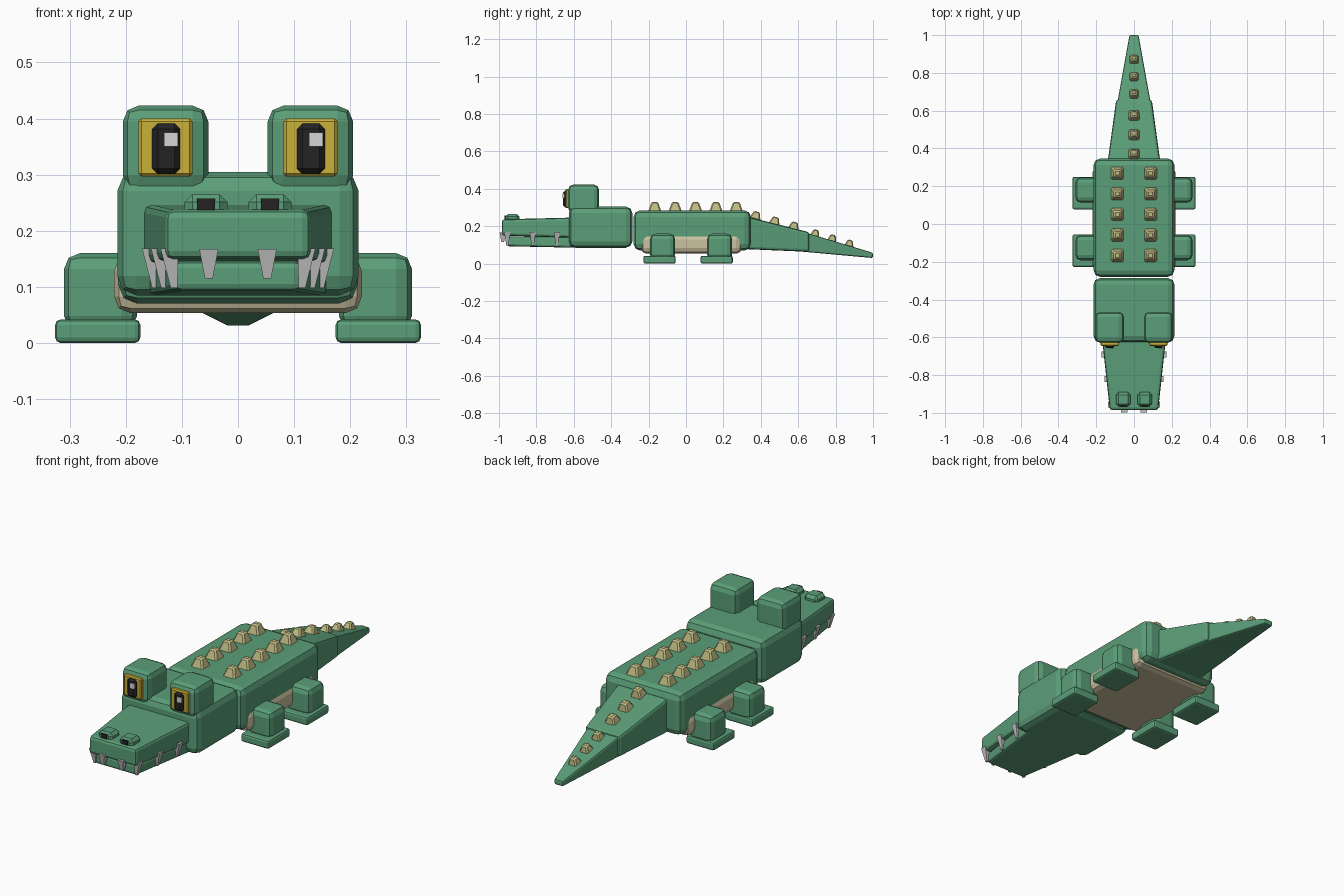
import bpy, bmesh, math
from mathutils import Matrix

cube = bpy.data.objects.get("Cube")
if cube:
    bpy.data.objects.remove(cube, do_unlink=True)


def material(name, rgb):
    m = bpy.data.materials.new(name)
    m.use_nodes = True
    m.diffuse_color = (*rgb, 1)
    bsdf = next(n for n in m.node_tree.nodes if n.type == 'BSDF_PRINCIPLED')
    bsdf.inputs["Base Color"].default_value = (*rgb, 1)
    return m


GREEN = material("skin green", (0.105, 0.345, 0.19))
BELLY = material("belly tan", (0.60, 0.54, 0.35))
SCUTE = material("scute olive", (0.53, 0.50, 0.23))
TOOTH = material("tooth grey", (0.52, 0.52, 0.52))
YELLOW = material("eye yellow", (0.60, 0.44, 0.04))
BLACK = material("pupil black", (0.017, 0.017, 0.017))
WHITE = material("eye glint", (0.66, 0.66, 0.66))


def finish(name, bm, mat, bevel, segments):
    """Chamfer a block and turn it into a flat shaded object."""
    if bevel:
        bmesh.ops.bevel(bm, geom=bm.edges[:], offset=bevel, segments=segments,
                        profile=0.5, affect='EDGES', clamp_overlap=True)
    bmesh.ops.recalc_face_normals(bm, faces=bm.faces[:])
    mesh = bpy.data.meshes.new(name)
    bm.to_mesh(mesh)
    bm.free()
    mesh.materials.append(mat)
    ob = bpy.data.objects.new(name, mesh)
    bpy.context.collection.objects.link(ob)
    return ob


def block(name, x, y, z, mat, bevel=0.0, segments=2):
    """Box from (low, high) ranges."""
    bm = bmesh.new()
    bmesh.ops.create_cube(bm, size=1)
    for v in bm.verts:
        for i, (lo, hi) in enumerate((x, y, z)):
            v.co[i] = lo if v.co[i] < 0 else hi
    return finish(name, bm, mat, bevel, segments)


def taper(name, front, back, mat, bevel, segments=2):
    """Block lofted along y between two (y, half width, z low, z high) sections."""
    bm = bmesh.new()
    bmesh.ops.create_cube(bm, size=1)
    for v in bm.verts:
        y, half, lo, hi = front if v.co.y < 0 else back
        v.co = (math.copysign(half, v.co.x), y, lo if v.co.z < 0 else hi)
    return finish(name, bm, mat, bevel, segments)


def stud(name, base, height, wide, narrow, mat, bevel=0.0, tilt=0.0, lean=0.0):
    """Square frustum rising (or hanging, if height < 0) from its base point."""
    bm = bmesh.new()
    bmesh.ops.create_cube(bm, size=1)
    for v in bm.verts:
        end = v.co.z > 0
        s = narrow if end else wide
        v.co = (v.co.x * s + (lean if end else 0), v.co.y * s, height if end else 0)
    bm.transform(Matrix.Translation(base) @ Matrix.Rotation(tilt, 4, 'X'))
    return finish(name, bm, mat, bevel, 1)


def span(center, half):
    return (center - half, center + half)


# Trunk and head
block("body", (-.214, .214), (-.28, .347), (.07, .285), GREEN, .035)
block("belly", (-.221, .221), (-.24, .298), (.053, .158), BELLY, .03)
block("head", (-.215, .215), (-.626, -.287), (.085, .305), GREEN, .034)

# Jaws
taper("upper_snout", (-.985, .128, .15, .237), (-.58, .172, .138, .247), GREEN, .014)
taper("lower_jaw", (-.957, .112, .093, .146), (-.58, .162, .085, .148), GREEN, .012)

# Tail
taper("tail_base", (.31, .142, .078, .255), (.66, .094, .063, .168), GREEN, .014)
taper("tail_tip", (.60, .096, .066, .178), (1.0, .024, .03, .058), GREEN, .008)

for side, sx in (("left", 1), ("right", -1)):
    # Eyes; pupil and glint sit at the same offset on both sides
    cx = sx * .129
    block(side + "_eye_block", span(cx, .076), (-.63, -.465), (.27, .423), GREEN, .028)
    block(side + "_eye", span(cx, .048), (-.645, -.60), (.297, .40), YELLOW, .005, 1)
    block(side + "_pupil", span(cx + .001, .025), (-.657, -.62), (.301, .391), BLACK, .01, 1)
    block(side + "_glint", span(cx + .01, .0125), (-.66, -.64), (.35, .375), WHITE)

    # Nostrils
    cx = sx * .057
    block(side + "_nostril", span(cx, .038), (-.966, -.89), (.215, .265), GREEN, .014, 1)
    block(side + "_nostril_hole", span(cx, .016), (-.97, -.94), (.225, .257), BLACK)

    # Teeth: one in front, three leaning along each side
    stud(side + "_front_tooth", (sx * .052, -.98, .167), -.052, .034, .014, TOOTH)
    for i, (x, y) in enumerate(((.122, -.955), (.139, -.82), (.155, -.69))):
        stud(f"{side}_side_tooth_{i + 1}", (sx * x, y, .168), -.07, .032, .012,
             TOOTH, lean=-sx * .008)

    # Legs and feet
    for pair, y in (("front", -.125), ("rear", .18)):
        block(f"{side}_{pair}_leg", sorted((sx * .18, sx * .31)), span(y, .067),
              (.02, .16), GREEN, .028)
        block(f"{side}_{pair}_foot", sorted((sx * .174, sx * .326)), (y - .103, y + .07),
              (0, .042), GREEN, .01)

    # Two rows of back scutes
    for i in range(5):
        stud(f"{side}_back_scute_{i + 1}", (sx * .088, -.167 + i * .109, .275), .055,
             .074, .034, SCUTE, .007)

# Single row of tail scutes, following the slope
for i, (y, z) in enumerate(((.368, .237), (.47, .208), (.572, .181),
                            (.687, .146), (.778, .119), (.87, .091))):
    size = .062 if i < 3 else .052
    stud(f"tail_scute_{i + 1}", (0, y, z), .043 if i < 3 else .037, size, size * .5,
         SCUTE, .006, tilt=-.27)
